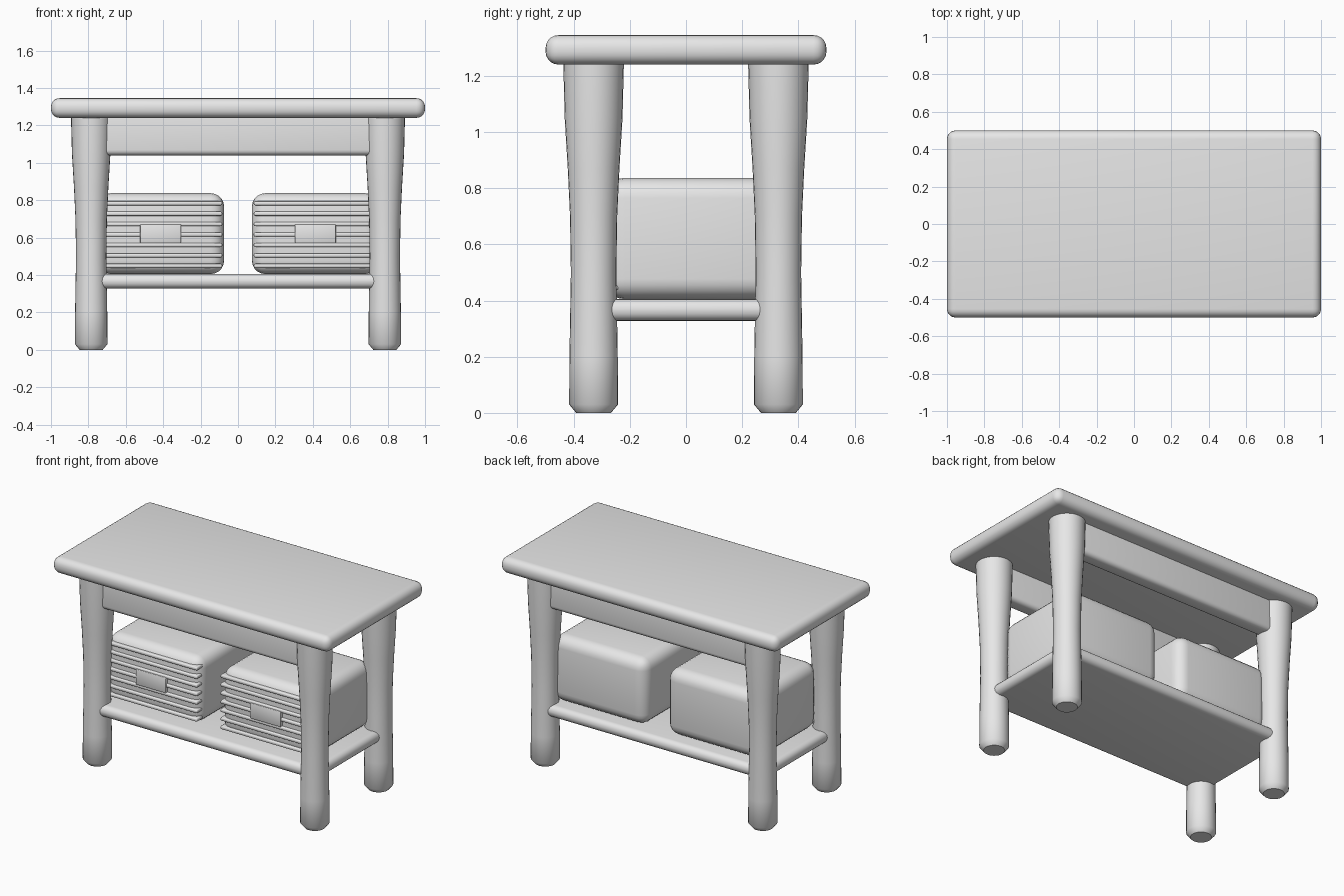
import bpy
import bmesh
import math

default_cube = bpy.data.objects.get("Cube")
if default_cube:
    bpy.data.objects.remove(default_cube, do_unlink=True)

grey = bpy.data.materials.new("plain_grey")
grey.use_nodes = True
colour = (0.8, 0.8, 0.8, 1)
grey.diffuse_color = colour
grey.node_tree.nodes["Principled BSDF"].inputs["Base Color"].default_value = colour


def finish(name, bm):
    """Turn a bmesh into a smooth-shaded object."""
    bmesh.ops.recalc_face_normals(bm, faces=bm.faces)
    mesh = bpy.data.meshes.new(name)
    bm.to_mesh(mesh)
    bm.free()
    mesh.materials.append(grey)
    obj = bpy.data.objects.new(name, mesh)
    bpy.context.collection.objects.link(obj)
    bpy.ops.object.select_all(action="DESELECT")
    obj.select_set(True)
    bpy.context.view_layer.objects.active = obj
    bpy.ops.object.shade_smooth_by_angle(angle=math.radians(50))
    return obj


def rounded_box(name, low, high, radius, segments=5):
    """Box between two corners with all edges rounded."""
    bm = bmesh.new()
    bmesh.ops.create_cube(bm, size=1)
    for v in bm.verts:
        v.co = [(a + b) / 2 + c * (b - a) for a, b, c in zip(low, high, v.co)]
    bmesh.ops.bevel(bm, geom=bm.edges[:], offset=radius, segments=segments,
                    profile=0.5, affect="EDGES", clamp_overlap=True)
    return finish(name, bm)


def turned_leg(name, x, y, profile, sides=28):
    """Round leg built from (radius, height) rings."""
    bm = bmesh.new()
    rings = []
    for r, z in profile:
        angles = [math.tau * i / sides for i in range(sides)]
        rings.append([bm.verts.new((x + r * math.cos(a), y + r * math.sin(a), z))
                      for a in angles])
    for lower, upper in zip(rings, rings[1:]):
        for i in range(sides):
            j = (i + 1) % sides
            bm.faces.new((lower[i], lower[j], upper[j], upper[i]))
    bm.faces.new(rings[0])
    bm.faces.new(rings[-1])
    return finish(name, bm)


# Table top, and lower shelf whose corners run into the legs
rounded_box("table_top", (-1, -0.5, 1.24), (1, 0.5, 1.345), 0.046)
rounded_box("lower_shelf", (-0.836, -0.387, 0.328), (0.836, 0.387, 0.405), 0.036)

# Four legs, slightly waisted, with chamfered feet
leg_profile = [(0.062, 0), (0.087, 0.03), (0.086, 0.2), (0.081, 0.5),
               (0.084, 0.7), (0.092, 0.87), (0.103, 1.05), (0.108, 1.25)]
for side, x in (("left", 0.785), ("right", -0.785)):
    for end, y in (("front", -0.329), ("back", 0.329)):
        turned_leg(f"{end}_{side}_leg", x, y, leg_profile)

# Aprons under the top, front and back
rounded_box("front_apron", (-0.74, -0.392, 1.04), (0.74, -0.29, 1.28), 0.028, 4)
rounded_box("back_apron", (-0.74, 0.29, 1.04), (0.74, 0.392, 1.28), 0.028, 4)

# Two storage boxes with slatted fronts and a label plate
front = -0.29
for side, x in (("left", 0.414), ("right", -0.414)):
    rounded_box(f"{side}_storage_box", (x - 0.34, front, 0.405),
                (x + 0.34, 0.32, 0.837), 0.072)
    for i in range(7):
        z = 0.449 + i * 0.0557
        rounded_box(f"{side}_box_slat_{i + 1}", (x - 0.33, front - 0.014, z - 0.011),
                    (x + 0.33, front + 0.05, z + 0.011), 0.007, 2)
    rounded_box(f"{side}_box_label", (x - 0.109, front - 0.02, 0.57),
                (x + 0.109, front + 0.02, 0.67), 0.004, 2)
